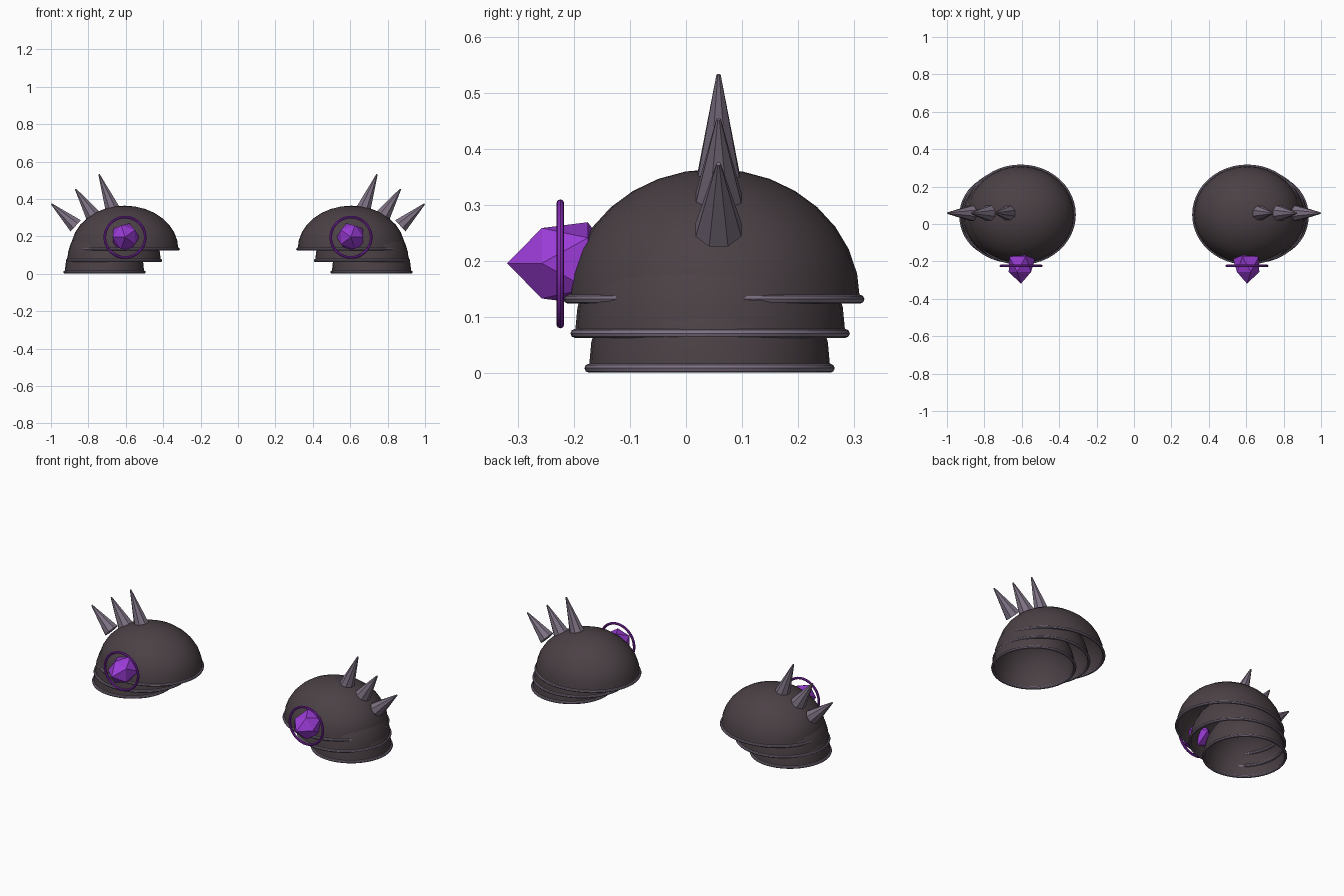
import bpy, bmesh, math
from mathutils import Vector, Matrix

if "Cube" in bpy.data.objects:
    bpy.data.objects.remove(bpy.data.objects["Cube"])


def material(name, rgb):
    m = bpy.data.materials.new(name)
    m.diffuse_color = (*rgb, 1)
    m.use_nodes = True
    m.node_tree.nodes["Principled BSDF"].inputs["Base Color"].default_value = m.diffuse_color
    return m


SHELL = material("dark_leather", (0.070, 0.052, 0.060))
METAL = material("grey_metal", (0.205, 0.165, 0.225))
GEM = material("purple_gem", (0.33, 0.045, 0.68))
FRAME = material("purple_frame", (0.24, 0.025, 0.46))


def add_pair(name, bm, mat, smooth=True):
    """Make the right-hand part and its mirrored left-hand twin."""
    for side in ("right", "left"):
        if side == "left":
            bmesh.ops.scale(bm, vec=(-1, 1, 1), verts=bm.verts)
            bmesh.ops.reverse_faces(bm, faces=bm.faces)
        me = bpy.data.meshes.new(f"{name}_{side}")
        bm.to_mesh(me)
        me.materials.append(mat)
        ob = bpy.data.objects.new(f"{name}_{side}", me)
        bpy.context.collection.objects.link(ob)
        if smooth:
            me.shade_smooth()
            bpy.ops.object.select_all(action='DESELECT')
            ob.select_set(True)
            bpy.context.view_layer.objects.active = ob
            bpy.ops.object.shade_smooth_by_angle(angle=math.radians(40))
    bm.free()


def dome(center, radii):
    """Open half ellipsoid."""
    bm = bmesh.new()
    bmesh.ops.create_uvsphere(bm, u_segments=32, v_segments=16, radius=1)
    low = [v for v in bm.verts if v.co.z < -0.01]
    bmesh.ops.delete(bm, geom=low, context='VERTS')
    bmesh.ops.transform(bm, verts=bm.verts,
                        matrix=Matrix.Translation(center) @ Matrix.Diagonal((*radii, 1)))
    return bm


def hoop(center, ra, rb, tube, upright=False, n=48, m=8):
    """Elliptical ring, lying flat or standing up facing the front."""
    bm = bmesh.new()
    rows = []
    for i in range(n):
        a = 2 * math.pi * i / n
        row = []
        for j in range(m):
            b = 2 * math.pi * j / m
            o, h = tube * math.cos(b), tube * math.sin(b)
            p = Vector(((ra + o) * math.cos(a), (rb + o) * math.sin(a), h))
            if upright:
                p = Vector((p.x, -p.z, p.y))
            row.append(bm.verts.new(p + Vector(center)))
        rows.append(row)
    for i in range(n):
        r, q = rows[i], rows[(i + 1) % n]
        for j in range(m):
            k = (j + 1) % m
            bm.faces.new((r[j], q[j], q[k], r[k]))
    return bm


def spike(base, tip, radius):
    axis = Vector(tip) - Vector(base)
    bm = bmesh.new()
    bmesh.ops.create_cone(bm, cap_ends=True, segments=8, radius1=radius,
                          radius2=0.004, depth=axis.length)
    mid = (Vector(tip) + Vector(base)) / 2
    turn = Matrix.Rotation(math.atan2(axis.x, axis.z), 4, 'Y')
    spin = Matrix.Rotation(math.pi / 8, 4, 'Z')
    bmesh.ops.transform(bm, verts=bm.verts, matrix=Matrix.Translation(mid) @ turn @ spin)
    return bm


# Three overlapping shells, each with a metal rim
layers = [("upper", (0.606, 0.050, 0.132), (0.287, 0.260, 0.232)),
          ("middle", (0.663, 0.043, 0.071), (0.250, 0.241, 0.240)),
          ("lower", (0.714, 0.042, 0.009), (0.212, 0.215, 0.235))]
for name, c, r in layers:
    add_pair(name + "_shell", dome(c, r), SHELL)
    add_pair(name + "_rim", hoop(c, r[0], r[1], 0.008), METAL)

# Row of spikes over the shoulder
spikes = [((0.667, 0.058, 0.335), (0.743, 0.058, 0.532)),
          ((0.776, 0.058, 0.312), (0.869, 0.058, 0.453)),
          ((0.868, 0.058, 0.256), (0.997, 0.058, 0.373))]
for i, (b, t) in enumerate(spikes):
    add_pair(f"spike_{i + 1}", spike(b, t, 0.044), METAL)

# Faceted gem pointing forward, with a round frame
bm = bmesh.new()
tip, ring_a, ring_b, end = -0.319, -0.257, -0.175, -0.12
front = bm.verts.new((0, tip, 0))
back = bm.verts.new((0, end, 0))


def pentagon(y, radius, offset):
    return [bm.verts.new((radius * math.cos(offset + a * math.tau / 5), y,
                          radius * math.sin(offset + a * math.tau / 5))) for a in range(5)]


near = pentagon(ring_a, 0.066, 0)
far = pentagon(ring_b, 0.077, math.pi / 5)
for i in range(5):
    j = (i + 1) % 5
    bm.faces.new((front, near[i], near[j]))
    bm.faces.new((near[i], far[i], near[j]))
    bm.faces.new((near[j], far[i], far[j]))
    bm.faces.new((back, far[j], far[i]))
bmesh.ops.recalc_face_normals(bm, faces=bm.faces)
bmesh.ops.translate(bm, vec=(0.604, 0, 0.196), verts=bm.verts)
add_pair("gem", bm, GEM, smooth=False)
add_pair("gem_frame", hoop((0.604, -0.224, 0.195), 0.108, 0.108, 0.007, upright=True), FRAME)
